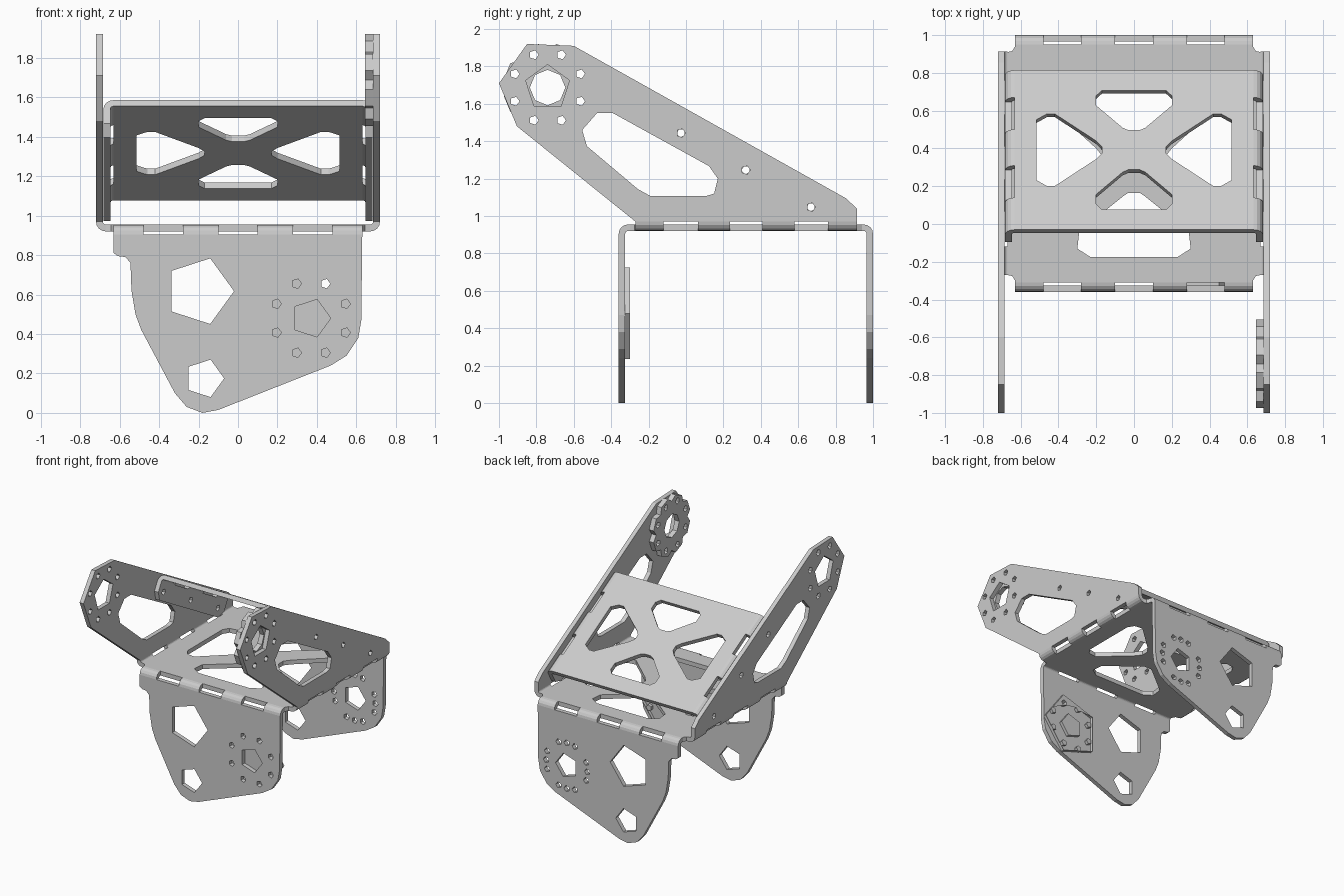
import bpy
from math import sin, cos, pi, radians
from mathutils import Matrix, Vector

old = bpy.data.objects.get("Cube")
if old:
    bpy.data.objects.remove(old)

steel = bpy.data.materials.new("light grey metal")
steel.use_nodes = True
GREY = (0.6, 0.6, 0.6, 1)
steel.diffuse_color = GREY
steel.node_tree.nodes["Principled BSDF"].inputs["Base Color"].default_value = GREY

T = 0.035          # sheet thickness
R = 0.05           # outer bend radius
X, Y, Z = Vector((1, 0, 0)), Vector((0, 1, 0)), Vector((0, 0, 1))


def sheet(name, loops, origin, u, v, depth=T):
    """Flat sheet from an outline and its holes, centred on the plane (u, v)."""
    curve = bpy.data.curves.new(name, 'CURVE')
    curve.dimensions, curve.fill_mode, curve.extrude = '2D', 'BOTH', depth / 2
    for pts in loops:
        spline = curve.splines.new('POLY')
        spline.points.add(len(pts) - 1)
        for p, (a, b) in zip(spline.points, pts):
            p.co = (a, b, 0, 1)
        spline.use_cyclic_u = True
    temp = bpy.data.objects.new(name, curve)
    bpy.context.collection.objects.link(temp)
    mesh = bpy.data.meshes.new_from_object(
        temp.evaluated_get(bpy.context.evaluated_depsgraph_get()))
    bpy.data.objects.remove(temp)
    mesh.name = name
    mesh.materials.clear()
    mesh.materials.append(steel)
    mesh.shade_flat()
    obj = bpy.data.objects.new(name, mesh)
    bpy.context.collection.objects.link(obj)
    obj.matrix_world = Matrix.Translation(origin) @ Matrix((u, v, u.cross(v))).transposed().to_4x4()
    return obj


def bend(name, centre, a, b, spans):
    """Quarter-round bend pieces from direction a to b, with slots between spans."""
    arc = [(cos(i * pi / 8), sin(i * pi / 8)) for i in range(5)]
    ring = [(R * c, R * s) for c, s in arc] + [((R - T) * c, (R - T) * s) for c, s in arc[::-1]]
    axis = Vector(abs(k) for k in a.cross(b)) if abs(a.x) < 0.5 else ALONG[name]
    for lo, hi in spans:
        sheet(name, [ring], centre + axis * (lo + hi) / 2, a, b, hi - lo)


def ngon(x, y, r, n=5, turn=0.0):
    return [(x + r * cos(turn + 2 * pi * i / n), y + r * sin(turn + 2 * pi * i / n)) for i in range(n)]


def bolts(x, y, extra=False):
    """Ring of small bolt holes."""
    spots = [(sx * p, sy * q) for p, q in ((0.073, 0.175), (0.175, 0.073))
             for sx in (-1, 1) for sy in (-1, 1)]
    if extra:
        spots += [(0.185, 0), (-0.185, 0), (0, 0.185), (0, -0.185)]
    return [ngon(x + a, y + b, 0.025) for a, b in spots]


def both_x(half):
    return half + [(-x, y) for x, y in half[::-1]]


def both_y(half):
    return half + [(x, -y) for x, y in half[::-1]]


def cross_windows(end, side, cy):
    """Four windows that leave an X-shaped web."""
    e, s = both_x(end), both_y(side)
    loops = [e, [(x, -y) for x, y in e], s, [(-x, y) for x, y in s]]
    return [[(x, y + cy) for x, y in loop] for loop in loops]


# Directions of the sloped bracket
tilt = radians(29.5)
S = Vector((0, cos(tilt), -sin(tilt)))
N = Vector((0, sin(tilt), cos(tilt)))
TOP_FRONT = Vector((0, -0.03, 1.585))
S_LEN = 0.97
ALONG = {"arm_bend": Y, "sloped_bend": S}

# Base plate, with relieved corners
CY = 0.32
corner = [(0.67, 0.59), (0.645, 0.595), (0.63, 0.62), (0.63, 0.63)]
outline = both_x(both_y(corner)[:4])
outline = [(x, y + CY) for x, y in outline[:4] + [(-x, y) for x, y in corner[::-1]]
           + [(-x, -y) for x, y in corner] + [(x, -y) for x, y in corner[::-1]]]
base_cut = cross_windows(
    [(0.03, 0.155), (0.06, 0.175), (0.29, 0.36), (0.3, 0.45), (0.23, 0.495)],
    [(0.16, 0.03), (0.2, 0.08), (0.42, 0.28), (0.49, 0.27), (0.52, 0.22)], CY)
sheet("base_plate", [outline] + base_cut, Vector((0, 0, 0.9375)), X, Y)

# Front and back plates hanging from the base
hanger = [(-0.63, 0.905), (-0.63, 0.81), (-0.61, 0.795), (-0.57, 0.79), (-0.545, 0.76),
          (-0.54, 0.62), (-0.52, 0.5), (-0.49, 0.42), (-0.32, 0.1), (-0.26, 0.03),
          (-0.18, 0), (-0.1, 0.015), (0.47, 0.24), (0.55, 0.29), (0.61, 0.38),
          (0.625, 0.47), (0.63, 0.905)]
pivot = (0.37, 0.48)
big_holes = [ngon(-0.195, 0.617, 0.175), ngon(-0.17, 0.175, 0.1), ngon(*pivot, 0.1)]
spans = [(-0.63, -0.48), (-0.28, -0.1), (0.1, 0.28), (0.48, 0.63)]
for name, y, d in (("front", -0.36, 1), ("back", 1.0, -1)):
    sheet(name + "_plate", [hanger] + big_holes + bolts(*pivot, d < 0),
          Vector((0, y + d * T / 2, 0)), X, Z)
    bend(name + "_bend", Vector((0, y + d * R, 0.905)), -d * Y, Z, spans)

# Mounting pad behind the front plate
sheet("front_pad", [ngon(*pivot, 0.257), ngon(*pivot, 0.1)] + bolts(*pivot),
      Vector((0, -0.3125, 0)), X, Z, 0.025)

# Side arms
arm = [(-0.27, 0.97), (-0.904, 1.48), (-1.0, 1.71), (-0.85, 1.92), (-0.6, 1.91),
       (0.855, 1.095), (0.914, 1.04), (0.914, 0.97)]
window = [(-0.555, 1.46), (-0.476, 1.55), (-0.39, 1.55), (0.123, 1.267), (0.17, 1.2),
          (0.15, 1.12), (0.107, 1.107), (-0.19, 1.107), (-0.257, 1.144), (-0.53, 1.374)]
hub = (-0.74, 1.687)
rivets = [(-0.027, 1.444), (0.32, 1.246), (0.668, 1.048)]
arm_loops = [arm, window, ngon(*hub, 0.123, 5, pi / 2)] + bolts(*hub)
arm_loops += [ngon(y, z, 0.024) for y, z in rivets]
arm_spans = [(-0.27, -0.12), (0.065, 0.235), (0.41, 0.58), (0.76, 0.914)]

# Flanges of the sloped bracket
flange = [(0, R), (0, 0.135), (0.05, 0.19), (S_LEN - 0.06, 0.19), (S_LEN, 0.135), (S_LEN, R)]
flange_loops = [flange]
for y, z in rivets:
    p = Vector((0, y, z)) - TOP_FRONT
    flange_loops.append(ngon(p.dot(S), -p.dot(N), 0.024))
slope_spans = [(0, 0.195), (0.39, 0.61), (0.805, S_LEN)]

for name, side in (("left", 1), ("right", -1)):
    sheet(name + "_arm", arm_loops, X * side * (0.72 - T / 2), Y, Z)
    bend("arm_bend", Vector((side * (0.72 - R), 0, 0.97)), X * side, -Z, arm_spans)
    sheet(name + "_flange", flange_loops, TOP_FRONT + X * side * (0.682 - T / 2), S, -N)
    bend("sloped_bend", TOP_FRONT + X * side * (0.682 - R) - N * R, X * side, N, slope_spans)

# Sloped bracket plate
w = 0.682 - R
rect = [(-w, 0), (w, 0), (w, S_LEN), (-w, S_LEN)]
slope_cut = cross_windows(
    [(0.03, 0.12), (0.06, 0.135), (0.2, 0.27), (0.2, 0.33), (0.17, 0.362)],
    [(0.17, 0.02), (0.2, 0.055), (0.42, 0.22), (0.46, 0.22), (0.515, 0.185)], S_LEN / 2)
sheet("sloped_plate", [rect] + slope_cut, TOP_FRONT - N * T / 2, X, S)

# Lobed horn inside the left arm
lobes = []
for i in range(8):
    for off, r in ((-22.5, 0.2), (-11, 0.238), (11, 0.238)):
        t = radians(22.5 + 45 * i + off)
        lobes.append((hub[0] + r * cos(t), hub[1] + r * sin(t)))
sheet("left_horn", [lobes, ngon(*hub, 0.095, 8)] + bolts(*hub), X * 0.665, Y, Z, 0.04)
